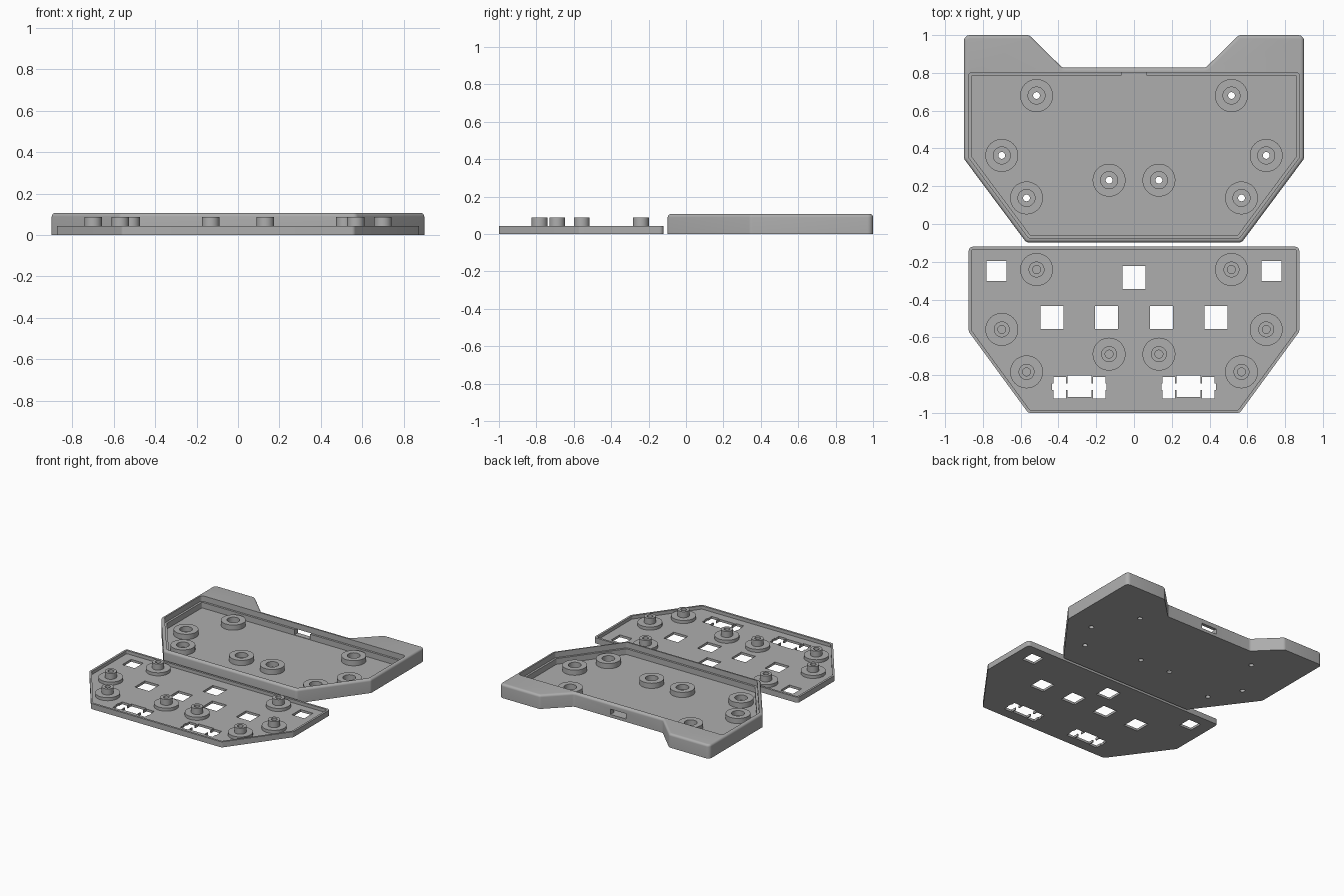
import bpy, bmesh, math
from mathutils import Vector

if "Cube" in bpy.data.objects:
    bpy.data.objects.remove(bpy.data.objects["Cube"])

grey = bpy.data.materials.new("plain grey")
grey.diffuse_color = (0.42, 0.42, 0.42, 1)
grey.use_nodes = True
grey.node_tree.nodes["Principled BSDF"].inputs["Base Color"].default_value = grey.diffuse_color


def finish(name, bm, smooth=True):
    bmesh.ops.recalc_face_normals(bm, faces=bm.faces[:])
    me = bpy.data.meshes.new(name)
    bm.to_mesh(me)
    bm.free()
    ob = bpy.data.objects.new(name, me)
    bpy.context.collection.objects.link(ob)
    me.materials.append(grey)
    if smooth:
        shade(ob)
    return ob


def shade(ob):
    bpy.ops.object.select_all(action='DESELECT')
    ob.select_set(True)
    bpy.context.view_layer.objects.active = ob
    bpy.ops.object.shade_smooth_by_angle(angle=math.radians(30))


def outline(half, offset=0.0, r=0.03, seg=5):
    """Mirror a left half (top to bottom, counter-clockwise), inset it and round corners."""
    pts = [Vector(p) for p in half] + [Vector((-x, y)) for x, y in reversed(half)]
    n, out, res = len(pts), [], []
    for i in range(n):
        a = (pts[i] - pts[i - 1]).normalized()
        b = (pts[(i + 1) % n] - pts[i]).normalized()
        na, nb = Vector((-a.y, a.x)), Vector((-b.y, b.x))
        out.append((pts[i] + (na + nb) * offset / (1 + na.dot(nb)), a, b))
    for p, a, b in out:
        turn = math.atan2(a.x * b.y - a.y * b.x, a.dot(b))
        rad = max(r - offset if turn > 0 else r + offset, 0.004)
        t = rad * math.tan(abs(turn) / 2)
        s = 1 if turn > 0 else -1
        c = p - a * t + Vector((-a.y, a.x)) * rad * s
        start = p - a * t - c
        for k in range(seg + 1):
            w = turn * k / seg
            res.append(c + Vector((start.x * math.cos(w) - start.y * math.sin(w),
                                   start.x * math.sin(w) + start.y * math.cos(w))))
    return res


def loft(name, half, levels, r=0.03):
    """Stack inset copies of an outline: levels are (inset, z)."""
    bm = bmesh.new()
    rings = [[bm.verts.new((p.x, p.y, z)) for p in outline(half, o, r)] for o, z in levels]
    for lo, hi in zip(rings, rings[1:]):
        for i in range(len(lo)):
            bm.faces.new((lo[i - 1], lo[i], hi[i], hi[i - 1]))
    bm.faces.new(rings[0][::-1])
    bm.faces.new(rings[-1])
    return finish(name, bm, False)


def box(x0, x1, y0, y1, z0, z1):
    bm = bmesh.new()
    bmesh.ops.create_cube(bm, size=1)
    for v in bm.verts:
        v.co = ((x0 + x1) / 2 + v.co.x * (x1 - x0), (y0 + y1) / 2 + v.co.y * (y1 - y0),
                (z0 + z1) / 2 + v.co.z * (z1 - z0))
    return finish("cutter", bm, False)


def lathe(name, x, y, profile, closed=False, seg=40):
    bm = bmesh.new()
    vs = [bm.verts.new((r, 0, z)) for r, z in profile]
    es = [bm.edges.new(e) for e in zip(vs, vs[1:])]
    if closed:
        es.append(bm.edges.new((vs[-1], vs[0])))
    bmesh.ops.spin(bm, geom=vs + es, cent=(0, 0, 0), axis=(0, 0, 1),
                   angle=math.tau, steps=seg, use_duplicate=False)
    bmesh.ops.remove_doubles(bm, verts=bm.verts[:], dist=1e-5)
    bmesh.ops.translate(bm, verts=bm.verts[:], vec=(x, y, 0))
    return finish(name, bm)


def cut(ob, cutters):
    for c in cutters:
        m = ob.modifiers.new("cut", 'BOOLEAN')
        m.operation, m.solver, m.object = 'DIFFERENCE', 'EXACT', c
        bpy.context.view_layer.objects.active = ob
        bpy.ops.object.modifier_apply(modifier=m.name)
        bpy.data.objects.remove(c)
    shade(ob)


H, FLOOR, LEDGE, RIM = 0.107, 0.02, 0.064, 0.043
posts = [(0.516, 0.68), (0.70, 0.363), (0.569, 0.138), (0.132, 0.232)]
posts += [(-x, y) for x, y in posts]

# Case: winged shell with a rounded upper edge
case_half = [(-0.38, 0.828), (-0.555, 1.0), (-0.9, 1.0), (-0.9, 0.345), (-0.57, -0.098)]
R = 0.018
levels = [(0, 0)] + [(R * (1 - math.cos(a)), H - R + R * math.sin(a))
                     for a in [math.pi / 2 * k / 5 for k in range(6)]]
case = loft("case", case_half, levels)

# Case recess for the lid, deeper cavity, rear port and screw holes
cavity = [(-0.876, 0.803), (-0.876, 0.353), (-0.558, -0.074)]
cutters = [loft("cutter", cavity, [(0, LEDGE), (0, 0.2)], 0.02),
           loft("cutter", cavity, [(0.016, FLOOR), (0.016, 0.15)], 0.024),
           box(-0.067, 0.067, 0.74, 0.9, FLOOR + 0.003, LEDGE)]
for x, y in posts:
    cutters.append(lathe("cutter", x, y, [(0, -0.1), (0.018, -0.1), (0.018, 0.05), (0, 0.05)]))
cut(case, cutters)

# Case sockets
for x, y in posts:
    lathe("case_socket", x, y, [(0.045, FLOOR - 0.002), (0.087, FLOOR - 0.002),
                                (0.087, 0.06), (0.045, 0.06)], closed=True)

# Lid: shallow tray
lid_half = [(-0.875, -0.12), (-0.875, -0.57), (-0.56, -1.0)]
lid = loft("lid", lid_half, [(0, 0), (0, RIM)], 0.022)
LF = 0.018
cutters = [loft("cutter", lid_half, [(0.016, LF), (0.016, 0.1)], 0.024)]

# Lid windows: key openings and stabiliser slots
holes = [(0, -0.283, 0.061, 0.061)]
for s in (-1, 1):
    holes += [(s * 0.727, -0.249, 0.053, 0.053),
              (s * 0.145, -0.495, 0.061, 0.061), (s * 0.434, -0.495, 0.061, 0.061)]
    c = s * 0.289
    holes += [(c, -0.859, 0.064, 0.057), (c - 0.105, -0.867, 0.033, 0.056),
              (c + 0.105, -0.867, 0.033, 0.056), (c, -0.862, 0.144, 0.018)]
cutters += [box(x - w, x + w, y - h, y + h, -0.1, 0.1) for x, y, w, h in holes]
cut(lid, cutters)

# Lid posts with blind screw holes
for x, y in posts:
    lathe("lid_post", x, y - 0.921, [(0, LF - 0.002), (0.087, LF - 0.002), (0.087, RIM - 0.001),
                                     (0.042, RIM - 0.001), (0.042, 0.088), (0.021, 0.088),
                                     (0.021, 0.025), (0, 0.025)])
